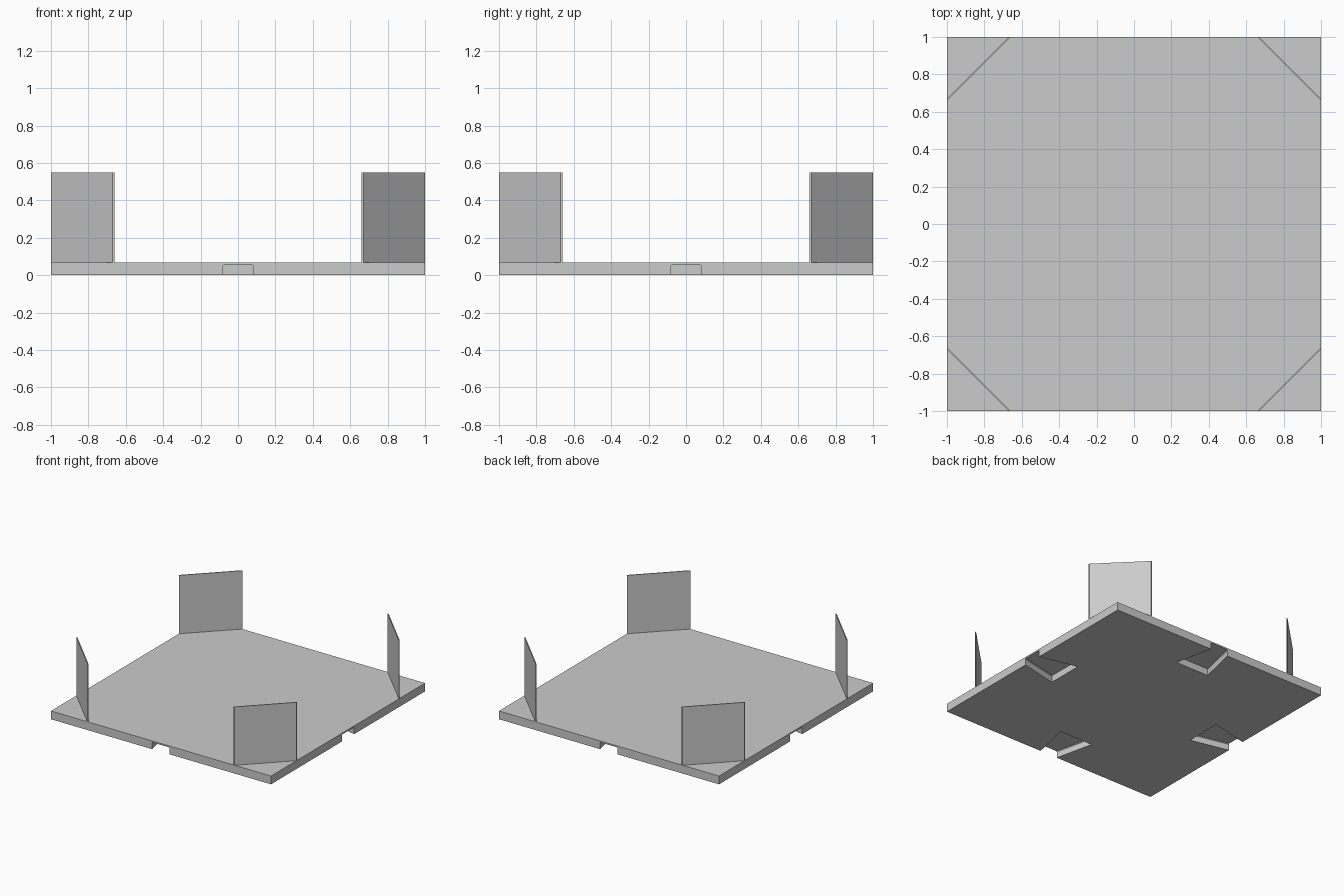
import bpy, bmesh
from math import pi
from mathutils import Matrix

if "Cube" in bpy.data.objects:
    bpy.data.objects.remove(bpy.data.objects["Cube"], do_unlink=True)

SLAB_TOP = 0.068
FIN_TOP = 0.548
NOTCH_TOP = 0.056

grey = bpy.data.materials.new("light_grey")
grey.use_nodes = True
colour = (0.6, 0.6, 0.6, 1)
grey.diffuse_color = colour
grey.node_tree.nodes["Principled BSDF"].inputs["Base Color"].default_value = colour


def loft(name, start, end, turn=0):
    """Solid between two matching outlines, turned about z."""
    bm = bmesh.new()
    a = [bm.verts.new(p) for p in start]
    b = [bm.verts.new(p) for p in end]
    bm.faces.new(a)
    bm.faces.new(b)
    for i in range(len(a)):
        j = (i + 1) % len(a)
        bm.faces.new((a[i], a[j], b[j], b[i]))
    bmesh.ops.recalc_face_normals(bm, faces=bm.faces)
    bm.transform(Matrix.Rotation(turn, 4, "Z"))
    mesh = bpy.data.meshes.new(name)
    bm.to_mesh(mesh)
    bm.free()
    mesh.materials.append(grey)
    obj = bpy.data.objects.new(name, mesh)
    bpy.context.collection.objects.link(obj)
    return obj


def prism(name, outline, z0, z1, turn=0):
    return loft(name, [(x, y, z0) for x, y in outline],
                [(x, y, z1) for x, y in outline], turn)


def notch_section(half, y):
    """Notch cross-section with slightly clipped upper corners."""
    c = 0.006
    pts = [(-half, -0.1), (half, -0.1), (half, NOTCH_TOP - c),
           (half - c, NOTCH_TOP), (c - half, NOTCH_TOP), (-half, NOTCH_TOP - c)]
    return [(x, y, z) for x, z in pts]


# Square base slab
base = prism("base_slab", [(-1, -1), (1, -1), (1, 1), (-1, 1)], 0, SLAB_TOP)

sides = ["back", "right", "front", "left"]
corners = ["back_left", "back_right", "front_right", "front_left"]
fin_outline = [(1, 0.66), (1, 0.67), (0.67, 1), (0.66, 1)]

for i in range(4):
    turn = i * pi / 2
    # Dovetail notch under the middle of each edge, wider inside
    cutter = loft(f"{sides[i]}_notch_cutter", notch_section(0.152, 0.68),
                  notch_section(0.073, 1.03), turn)
    cutter.hide_render = True
    cutter.hide_viewport = True
    cut = base.modifiers.new(f"{sides[i]}_notch", "BOOLEAN")
    cut.operation = "DIFFERENCE"
    cut.solver = "EXACT"
    cut.object = cutter
    # Thin upright plate across each corner
    prism(f"{corners[i]}_corner_plate", fin_outline, SLAB_TOP, FIN_TOP, turn)
